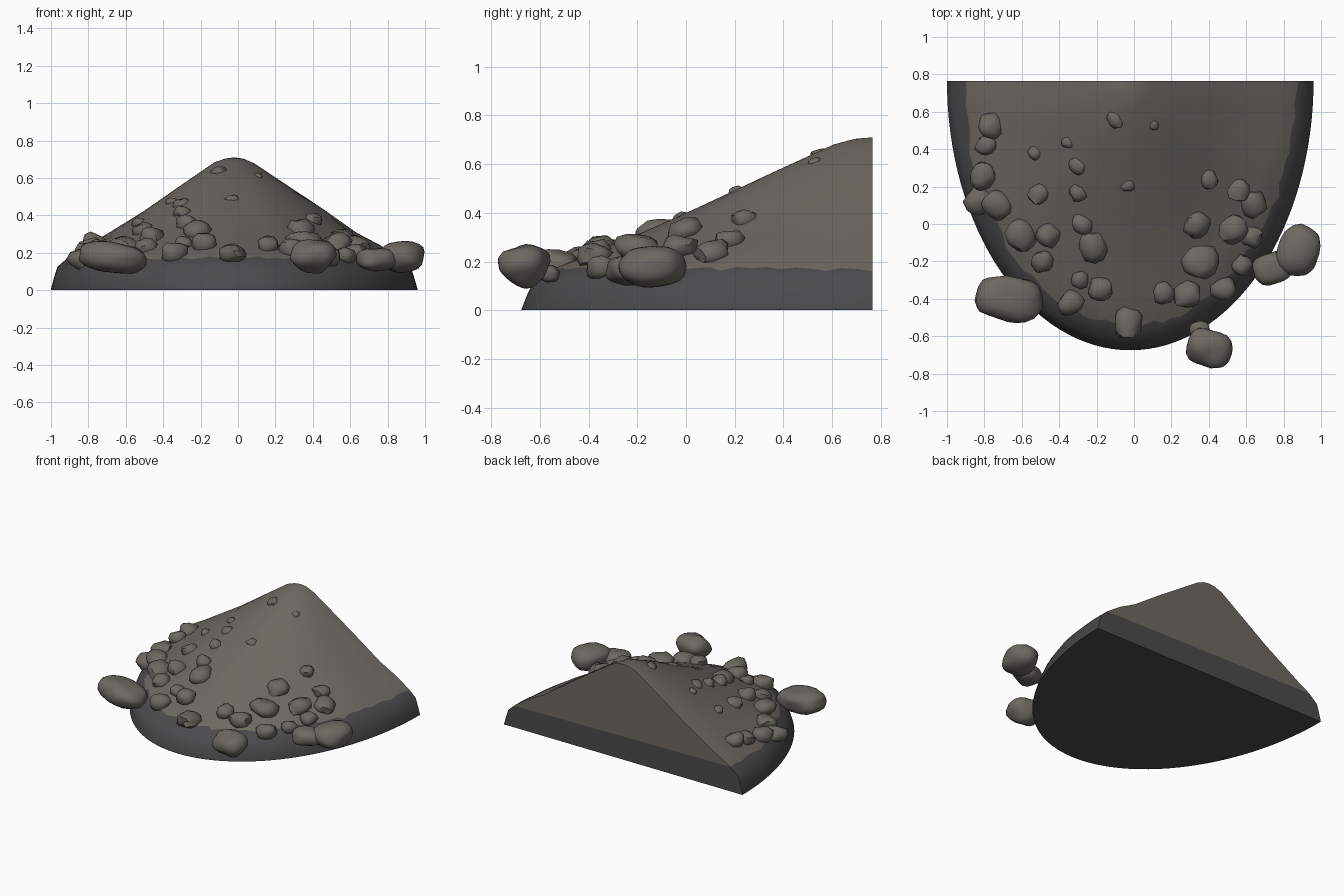
import bpy, bmesh, math, random
from mathutils import Vector, Euler, noise

if "Cube" in bpy.data.objects:
    bpy.data.objects.remove(bpy.data.objects["Cube"])

random.seed(4)
CX, BACK, A, B = -0.02, 0.765, 0.98, 1.44     # half-ellipse footprint
PROFILE = [(1.0, 0.005), (0.985, 0.06), (0.965, 0.12), (0.905, 0.172), (0.8, 0.235),
           (0.667, 0.31), (0.5, 0.42), (0.3, 0.555), (0.11, 0.68), (0.05, 0.704)]
SKIRT_RINGS = 3


def material(name, rgb):
    m = bpy.data.materials.new(name)
    m.diffuse_color = (*rgb, 1)
    m.use_nodes = True
    m.node_tree.nodes["Principled BSDF"].inputs["Base Color"].default_value = m.diffuse_color
    return m


dirt = material("dirt", (0.155, 0.143, 0.125))
dark = material("damp_base", (0.07, 0.07, 0.074))
stone = material("stone", (0.15, 0.14, 0.122))


def finish(bm, name, mats, angle):
    bmesh.ops.recalc_face_normals(bm, faces=bm.faces)
    me = bpy.data.meshes.new(name)
    bm.to_mesh(me)
    bm.free()
    ob = bpy.data.objects.new(name, me)
    bpy.context.collection.objects.link(ob)
    for m in mats:
        me.materials.append(m)
    bpy.ops.object.select_all(action='DESELECT')
    ob.select_set(True)
    bpy.context.view_layer.objects.active = ob
    bpy.ops.object.shade_smooth_by_angle(angle=math.radians(angle))
    return ob


def surface_z(x, y):
    """Height of the mound at a point."""
    r = math.hypot((x - CX) / A, (y - BACK) / B)
    pts = PROFILE + [(0, 0.71)]
    for (r0, z0), (r1, z1) in zip(pts, pts[1:]):
        if r1 <= r <= r0:
            return z0 + (z1 - z0) * (r0 - r) / (r0 - r1)
    return 0.1


# Half-cone mound cut flat at the back, with a darker, ragged skirt
def build_mound(n=64):
    bm = bmesh.new()
    rings = []
    for k, (r, z) in enumerate(PROFILE):
        ring = []
        for i in range(n + 1):
            t = math.pi * i / n
            jag = random.uniform(-0.014, 0.014) if k == SKIRT_RINGS else 0
            rr = r + jag
            x, y = CX - A * rr * math.cos(t), BACK - B * rr * math.sin(t)
            bump = 0.012 * noise.noise(Vector((x, y, z)) * 5) if k > 0 else 0
            ring.append(bm.verts.new((x, y, z - jag * 0.75 + bump)))
        rings.append(ring)
    for k, (lo, hi) in enumerate(zip(rings, rings[1:])):
        faces = [bm.faces.new((lo[i], lo[i + 1], hi[i + 1], hi[i])) for i in range(n)]
        faces.append(bm.faces.new((lo[0], hi[0], hi[n], lo[n])))   # back wall strip
        for f in faces:
            f.material_index = 1 if k < SKIRT_RINGS else 0
    top = bm.verts.new((CX, BACK, 0.71))
    last = rings[-1]
    for i in range(n):
        bm.faces.new((last[i], last[i + 1], top))
    bm.faces.new((last[n], last[0], top))
    # Thin rim down to the ground and the flat underside
    foot = [bm.verts.new((v.co.x, v.co.y, 0)) for v in rings[0]]
    for i in range(n + 1):
        j = (i + 1) % (n + 1)
        bm.faces.new((foot[i], foot[j], rings[0][j], rings[0][i])).material_index = 1
    bm.faces.new(foot).material_index = 1
    finish(bm, "mound", [dirt, dark], 40)


def rock(name, loc, size, rot=(0, 0, 0), rough=0.22, detail=3, taper=0.0):
    bm = bmesh.new()
    bmesh.ops.create_icosphere(bm, subdivisions=detail, radius=1)
    seed = Vector([random.uniform(-50, 50) for _ in range(3)])
    e = Euler([math.radians(a) for a in rot]).to_matrix()
    for v in bm.verts:
        d = v.co.normalized()
        # boxed-off pebble with low-frequency lumps
        p = d * (1 + rough * noise.noise(d * 1.3 + seed)) / (sum(abs(c) ** 3 for c in d) ** (1 / 3)) ** 0.6
        if taper and p.z < 0:
            p.x *= 1 + taper * p.z
            p.y *= 1 + taper * p.z
        v.co = e @ Vector((p.x * size[0], p.y * size[1], p.z * size[2])) + Vector(loc)
    finish(bm, name, [stone], 50)


build_mound()

# Boulders lying around the rim
rock("boulder_left", (-0.67, -0.40, 0.175), (0.18, 0.122, 0.082), (0, 6, -3), 0.15)
rock("boulder_front", (0.40, -0.66, 0.18), (0.122, 0.10, 0.088), (12, 0, -15), 0.15, 3, 0.35)
rock("boulder_right", (0.88, -0.14, 0.18), (0.112, 0.14, 0.082), (0, 0, -20), 0.12)
rock("boulder_right_inner", (0.74, -0.235, 0.165), (0.105, 0.085, 0.062), (0, 0, 20), 0.15)
rock("chip_front", (0.35, -0.565, 0.15), (0.05, 0.045, 0.035))

# Stones half sunk into the slope: x, y, radius
STONES = [
    (-0.77, 0.52, .075), (-0.79, 0.42, .06), (-0.83, 0.12, .085), (-0.73, 0.10, .085),
    (-0.81, 0.26, .07), (-0.51, 0.16, .06), (-0.53, 0.38, .04), (-0.35, 0.44, .035),
    (-0.30, 0.31, .05), (-0.30, 0.17, .045), (-0.28, 0.0, .06), (-0.22, -0.12, .075),
    (-0.46, -0.06, .075), (-0.60, -0.06, .08), (-0.49, -0.20, .06), (-0.18, -0.35, .07),
    (-0.34, -0.42, .07), (-0.29, -0.30, .05), (-0.03, -0.53, .085), (0.16, -0.37, .065),
    (0.28, -0.38, .075), (0.36, -0.20, .095), (0.33, 0.0, .07), (0.48, -0.35, .065),
    (0.40, 0.24, .05), (0.56, 0.18, .06), (0.64, 0.11, .065), (0.53, -0.03, .075),
    (0.63, -0.07, .055), (0.58, -0.22, .055), (-0.10, 0.56, .05), (0.10, 0.53, .035),
    (-0.03, 0.21, .04),
]
for i, (x, y, r) in enumerate(STONES):
    rim = math.hypot((x - CX) / A, (y - BACK) / B)
    lift = 0.025 * max(0, rim - 0.6) / 0.3 - (0.012 if rim < 0.45 else 0)
    rock(f"stone_{i + 1:02d}", (x, y, surface_z(x, y) + lift - 0.006),
         (r * random.uniform(0.9, 1.1), r * random.uniform(0.85, 1.05), min(r * 0.75, 0.052)),
         (random.uniform(-15, 15), random.uniform(-15, 15), random.uniform(0, 180)), 0.3, 2)
